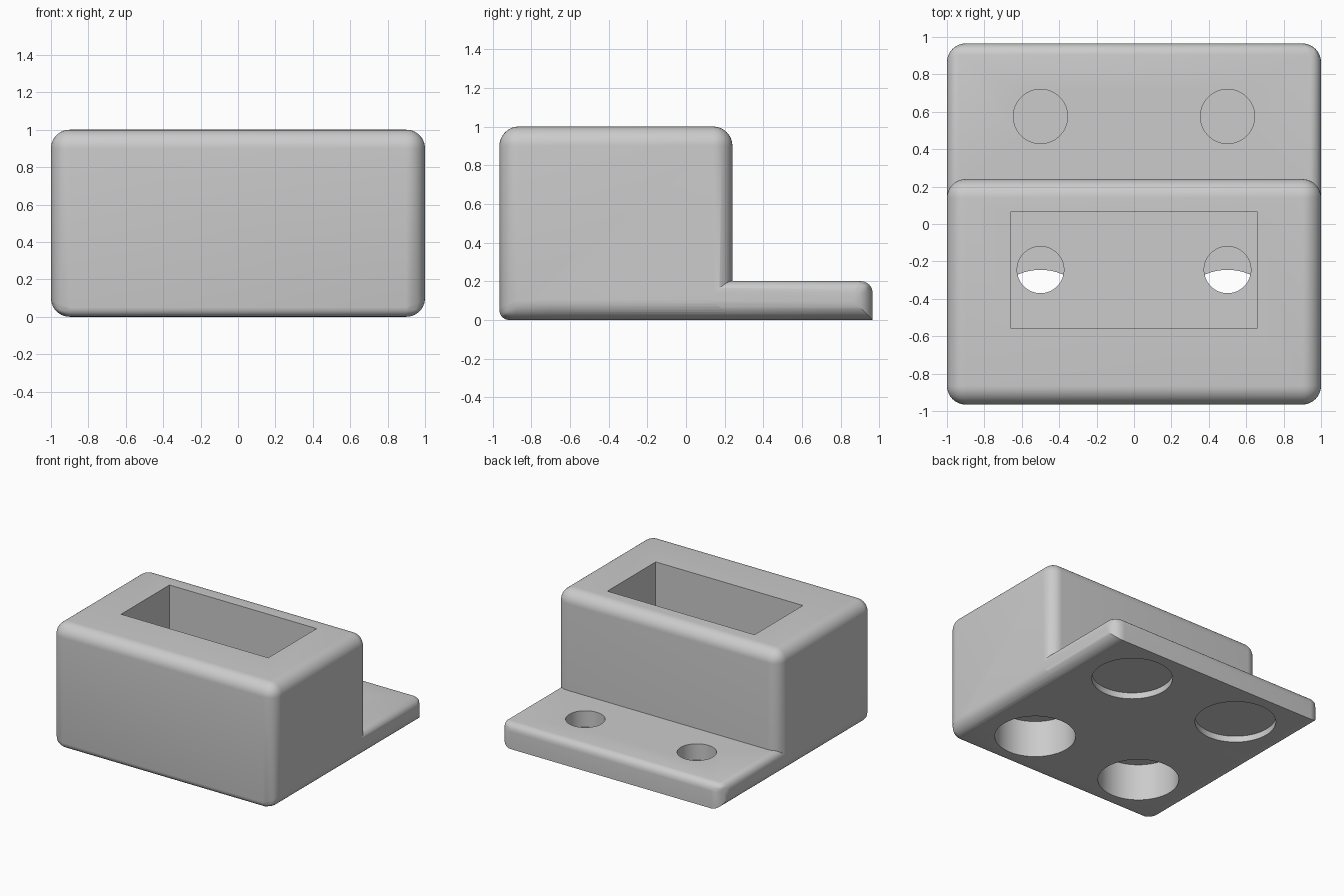
import bpy, bmesh
from mathutils import Matrix

if "Cube" in bpy.data.objects:
    bpy.data.objects.remove(bpy.data.objects["Cube"], do_unlink=True)

grey = bpy.data.materials.new("plain_grey")
grey.use_nodes = True
grey.diffuse_color = (0.6, 0.6, 0.6, 1)
grey.node_tree.nodes["Principled BSDF"].inputs["Base Color"].default_value = (0.6, 0.6, 0.6, 1)


def finish(name, bm):
    mesh = bpy.data.meshes.new(name)
    bm.to_mesh(mesh)
    bm.free()
    mesh.materials.append(grey)
    obj = bpy.data.objects.new(name, mesh)
    bpy.context.collection.objects.link(obj)
    return obj


def box(name, low, high, rounding=None):
    """Box between two corners; rounding(midpoint) gives each edge's radius."""
    bm = bmesh.new()
    bmesh.ops.create_cube(bm, size=1)
    for v in bm.verts:
        v.co = [h if c > 0 else l for c, l, h in zip(v.co, low, high)]
    if rounding:
        layer = bm.edges.layers.float.new("bevel_weight_edge")
        for e in bm.edges:
            mid = (e.verts[0].co + e.verts[1].co) / 2
            sides = [(m > h - 0.001) - (m < l + 0.001) for m, l, h in zip(mid, low, high)]
            e[layer] = rounding(*sides) * 10
    obj = finish(name, bm)
    if rounding:
        mod = obj.modifiers.new("rounding", "BEVEL")
        mod.limit_method = "WEIGHT"
        mod.width = 0.1
        mod.segments = 10
        apply(obj, mod)
    return obj


def cylinder(name, x, y, radius, low, high):
    bm = bmesh.new()
    bmesh.ops.create_cone(bm, cap_ends=True, segments=64, radius1=radius, radius2=radius,
                          depth=high - low, matrix=Matrix.Translation((x, y, (low + high) / 2)))
    return finish(name, bm)


def apply(obj, mod):
    bpy.ops.object.select_all(action="DESELECT")
    bpy.context.view_layer.objects.active = obj
    obj.select_set(True)
    bpy.ops.object.modifier_apply(modifier=mod.name)


def combine(obj, other, operation):
    mod = obj.modifiers.new("combine", "BOOLEAN")
    mod.operation = operation
    mod.solver = "EXACT"
    mod.object = other
    apply(obj, mod)
    bpy.data.objects.remove(other, do_unlink=True)


# Edge radii: each side is -1, 0 or 1 along x, y, z
def block_rounding(sx, sy, sz):
    if sz >= 0 or sx:
        return 0.1
    return 0.05 if sy < 0 else 0


def plate_rounding(sx, sy, sz):
    if sy < 0:
        return 0
    if sz > 0:
        return 0.06
    return 0.1 if sx else 0


# Tall block with a flat mounting plate behind it
body = box("mounting_block", (-1, -0.965, 0), (1, 0.24, 1), block_rounding)
plate = box("mounting_plate", (-1, -0.7, 0), (1, 0.965, 0.2), plate_rounding)
combine(body, plate, "UNION")

# Rectangular pocket in the top
combine(body, box("pocket", (-0.66, -0.555, 0.4), (0.66, 0.065, 1.2)), "DIFFERENCE")

# Round holes, as y, radius, bottom and top, on both sides
holes = {
    "plate_hole": (0.575, 0.145, 0.07, 0.4),
    "plate_recess": (0.575, 0.3, -0.2, 0.05),
    "front_recess": (-0.545, 0.3, -0.2, 0.3),
    "pocket_hole": (-0.245, 0.125, 0.25, 0.5),
}
for name, (y, radius, low, high) in holes.items():
    for x in (-0.5, 0.5):
        combine(body, cylinder(name, x, y, radius, low, high), "DIFFERENCE")

bpy.ops.object.select_all(action="DESELECT")
body.select_set(True)
bpy.context.view_layer.objects.active = body
bpy.ops.object.shade_smooth_by_angle()
